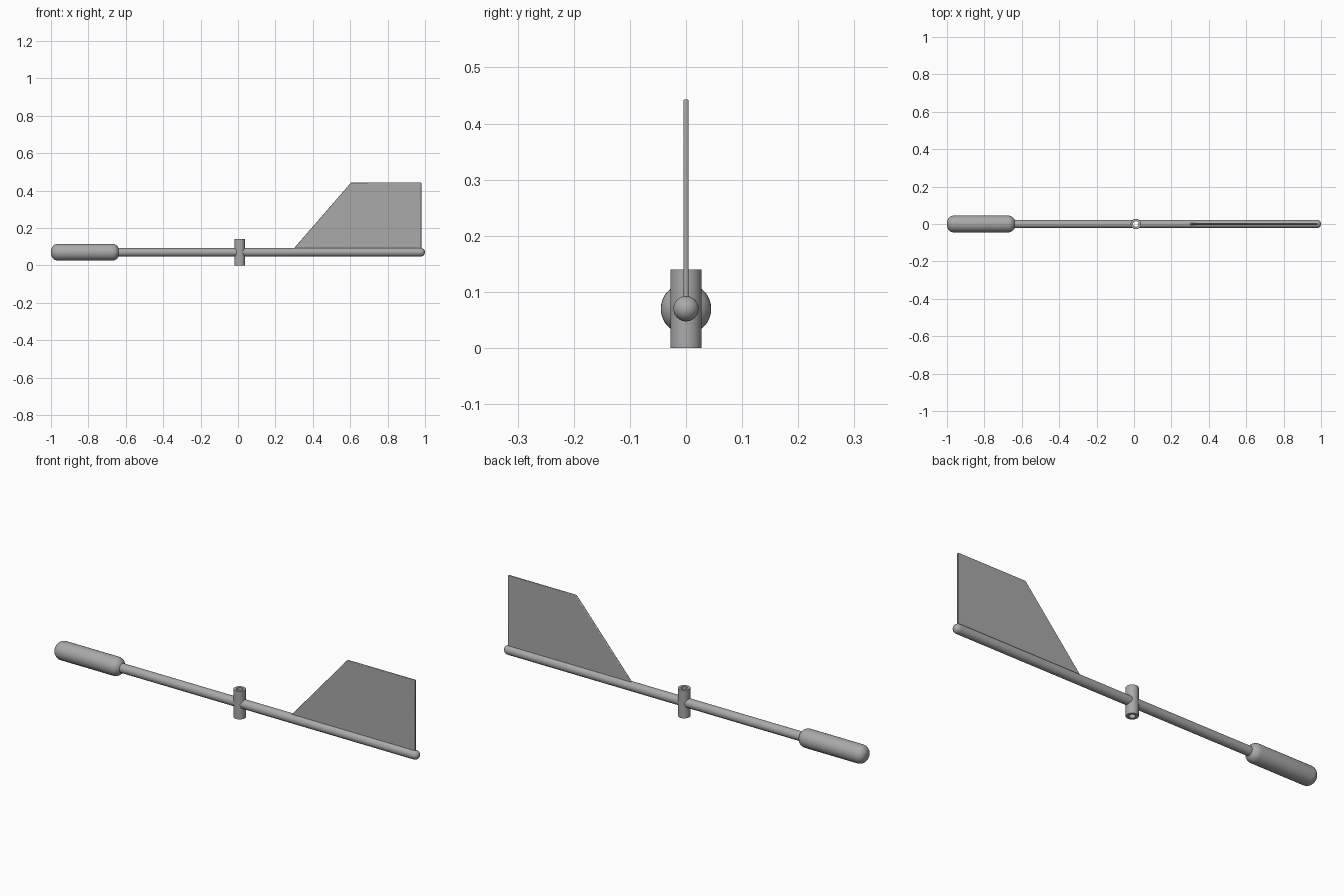
import bpy
import bmesh
from math import sin, cos, pi, radians
from mathutils import Matrix, Vector

cube = bpy.data.objects.get("Cube")
if cube:
    bpy.data.objects.remove(cube, do_unlink=True)

AXIS_Z = 0.07
PIVOT_X = 0.01
ROD_R = 0.0225

grey = bpy.data.materials.new("plain grey")
grey.use_nodes = True
grey.diffuse_color = (0.4, 0.4, 0.4, 1)
grey.node_tree.nodes["Principled BSDF"].inputs["Base Color"].default_value = grey.diffuse_color


def finish(name, bm):
    bmesh.ops.recalc_face_normals(bm, faces=bm.faces)
    mesh = bpy.data.meshes.new(name)
    bm.to_mesh(mesh)
    bm.free()
    mesh.materials.append(grey)
    obj = bpy.data.objects.new(name, mesh)
    bpy.context.collection.objects.link(obj)
    bpy.ops.object.select_all(action='DESELECT')
    obj.select_set(True)
    bpy.context.view_layer.objects.active = obj
    return obj


def smooth():
    bpy.ops.object.shade_smooth_by_angle(angle=radians(35))


def lathe(name, profile, along_x=True, closed=False):
    """Spin (radius, distance) points about the z axis, then lay along x."""
    bm = bmesh.new()
    verts = [bm.verts.new((r, 0, d)) for r, d in profile]
    pairs = list(zip(verts, verts[1:]))
    if closed:
        pairs.append((verts[-1], verts[0]))
    edges = [bm.edges.new(p) for p in pairs]
    bmesh.ops.spin(bm, geom=verts + edges, cent=(0, 0, 0), axis=(0, 0, 1),
                   angle=2 * pi, steps=48, use_merge=True)
    bmesh.ops.remove_doubles(bm, verts=bm.verts, dist=1e-5)
    if along_x:
        turn = Matrix.Rotation(pi / 2, 4, 'Y')
        bmesh.ops.transform(bm, matrix=Matrix.Translation((0, 0, AXIS_Z)) @ turn, verts=bm.verts)
    else:
        bmesh.ops.translate(bm, vec=(PIVOT_X, 0, 0), verts=bm.verts)
    obj = finish(name, bm)
    smooth()
    return obj


def rounded_end(radius, fillet, end, side, steps=8):
    """Quarter arc from the end face centre out to the full radius."""
    arc = [(radius - fillet + fillet * sin(a), end - side * fillet * (1 - cos(a)))
           for a in (i * pi / 2 / steps for i in range(steps + 1))]
    return [(0, end)] + arc if radius > fillet else arc


# Counterweight with rounded ends
lathe("counterweight", rounded_end(0.045, 0.038, -1, -1)
      + rounded_end(0.045, 0.038, -0.635, 1)[::-1])

# Rod halves, stopping inside the wall of the pivot tube
lathe("front_rod", [(0, -0.66), (ROD_R, -0.66), (ROD_R, PIVOT_X - 0.016), (0, PIVOT_X - 0.016)])
lathe("rear_rod", [(0, PIVOT_X + 0.016), (ROD_R, PIVOT_X + 0.016)]
      + rounded_end(ROD_R, ROD_R, 1, 1)[::-1])

# Open pivot tube
lathe("pivot_tube", [(0.015, 0), (0.028, 0), (0.028, 0.14), (0.015, 0.14)],
      along_x=False, closed=True)

# Tail fin plate with softened edges
bm = bmesh.new()
outline = [(0.285, 0.075), (0.98, 0.075), (0.98, 0.443), (0.605, 0.443)]
face = bm.faces.new([bm.verts.new((x, -0.0045, z)) for x, z in outline])
wall = bmesh.ops.extrude_face_region(bm, geom=[face])["geom"]
bmesh.ops.translate(bm, vec=Vector((0, 0.009, 0)),
                    verts=[v for v in wall if isinstance(v, bmesh.types.BMVert)])
fin = finish("tail_fin", bm)
bevel = fin.modifiers.new("soft_edges", 'BEVEL')
bevel.width = 0.003
bevel.segments = 3
smooth()
